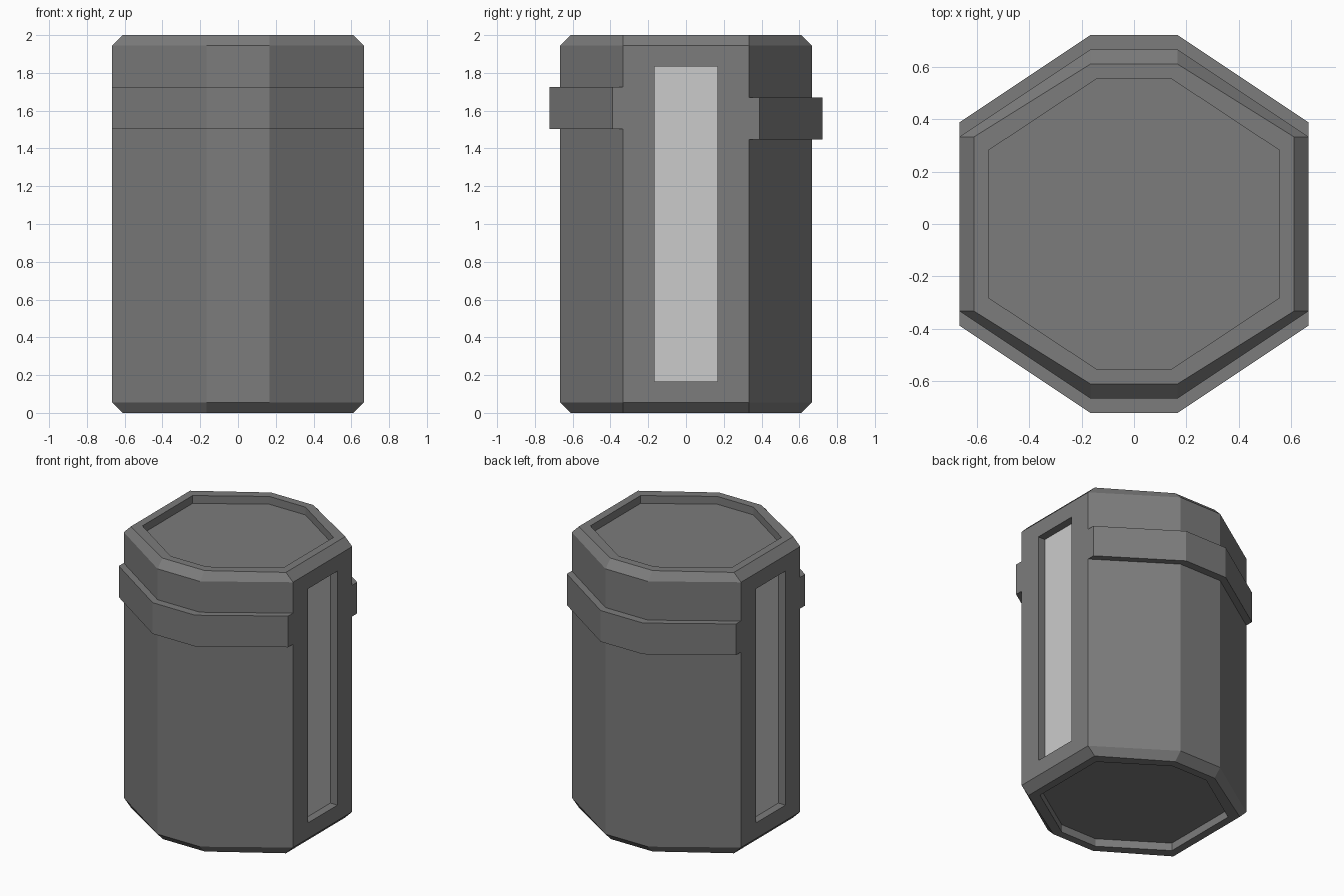
import bpy, bmesh

if "Cube" in bpy.data.objects:
    bpy.data.objects.remove(bpy.data.objects["Cube"])

U = 1 / 18  # small step used for chamfers, recesses and band thickness


def material(name, v):
    m = bpy.data.materials.new(name)
    m.diffuse_color = (v, v, v, 1)
    m.use_nodes = True
    m.node_tree.nodes["Principled BSDF"].inputs["Base Color"].default_value = m.diffuse_color
    return m


dark = material("dark_grey", 0.2)
light = material("light_grey", 0.8)


def finish(bm, name, mats):
    bmesh.ops.recalc_face_normals(bm, faces=bm.faces[:])
    me = bpy.data.meshes.new(name)
    bm.to_mesh(me)
    bm.free()
    for m in mats:
        me.materials.append(m)
    ob = bpy.data.objects.new(name, me)
    bpy.context.collection.objects.link(ob)
    return ob


def octagon(x_out, y_in, x_in, y_out):
    """Octagon points from one quarter, mirrored to all four."""
    q = [(x_out, y_in), (x_in, y_out)]
    half = q + [(-x, y) for x, y in reversed(q)]
    return half + [(-x, -y) for x, y in half]


# body: stacked octagon rings with chamfered rims and sunken end caps
full = octagon(2 / 3, 1 / 3, 1 / 6, 2 / 3)
rim = octagon(2 / 3 - U, 1 / 3, 1 / 6, 2 / 3 - U)
well = octagon(2 / 3 - 2 * U, 0.282, 0.142, 2 / 3 - 2 * U)
lower = [(well, U), (well, 0), (rim, 0), (full, U)]
stack = lower + [(ring, 2 - z) for ring, z in reversed(lower)]

bm = bmesh.new()
rings = [[bm.verts.new((x, y, z)) for x, y in ring] for ring, z in stack]
for a, b in zip(rings, rings[1:]):
    for i in range(8):
        j = (i + 1) % 8
        bm.faces.new((a[i], a[j], b[j], b[i]))
bm.faces.new(rings[0])
bm.faces.new(rings[-1])
bmesh.ops.recalc_face_normals(bm, faces=bm.faces[:])

# tall light panels sunk into the left and right sides
sides = [f for f in bm.faces if abs(f.normal.x) > 0.99 and f.calc_area() > 1]
for f in sides:
    s = 1 if f.normal.x > 0 else -1
    bmesh.ops.inset_individual(bm, faces=[f], thickness=0.1)
    for v in f.verts:
        v.co.y = 1 / 6 if v.co.y > 0 else -1 / 6
        v.co.z = 2 - 1 / 6 if v.co.z > 1 else 1 / 6
    panel = bmesh.ops.extrude_discrete_faces(bm, faces=[f])["faces"][0]
    for v in panel.verts:
        v.co.x -= s * U
    panel.material_index = 1
finish(bm, "body", [dark, light])


# raised half bands, the front one slightly higher than the back one
def band(name, side, z0, z1):
    inner = [(-2 / 3, 1 / 3), (-1 / 6, 2 / 3), (1 / 6, 2 / 3), (2 / 3, 1 / 3)]
    outline = inner + [(x, y + U) for x, y in reversed(inner)]
    bm = bmesh.new()
    lo = [bm.verts.new((x, side * y, z0)) for x, y in outline]
    hi = [bm.verts.new((x, side * y, z1)) for x, y in outline]
    for i in range(8):
        j = (i + 1) % 8
        bm.faces.new((lo[i], lo[j], hi[j], hi[i]))
    for layer in (lo, hi):
        for i in range(3):
            bm.faces.new((layer[i], layer[i + 1], layer[6 - i], layer[7 - i]))
    finish(bm, name, [dark])


band("front_band", -1, 1.503, 1.725)
band("back_band", 1, 1.447, 1.669)
